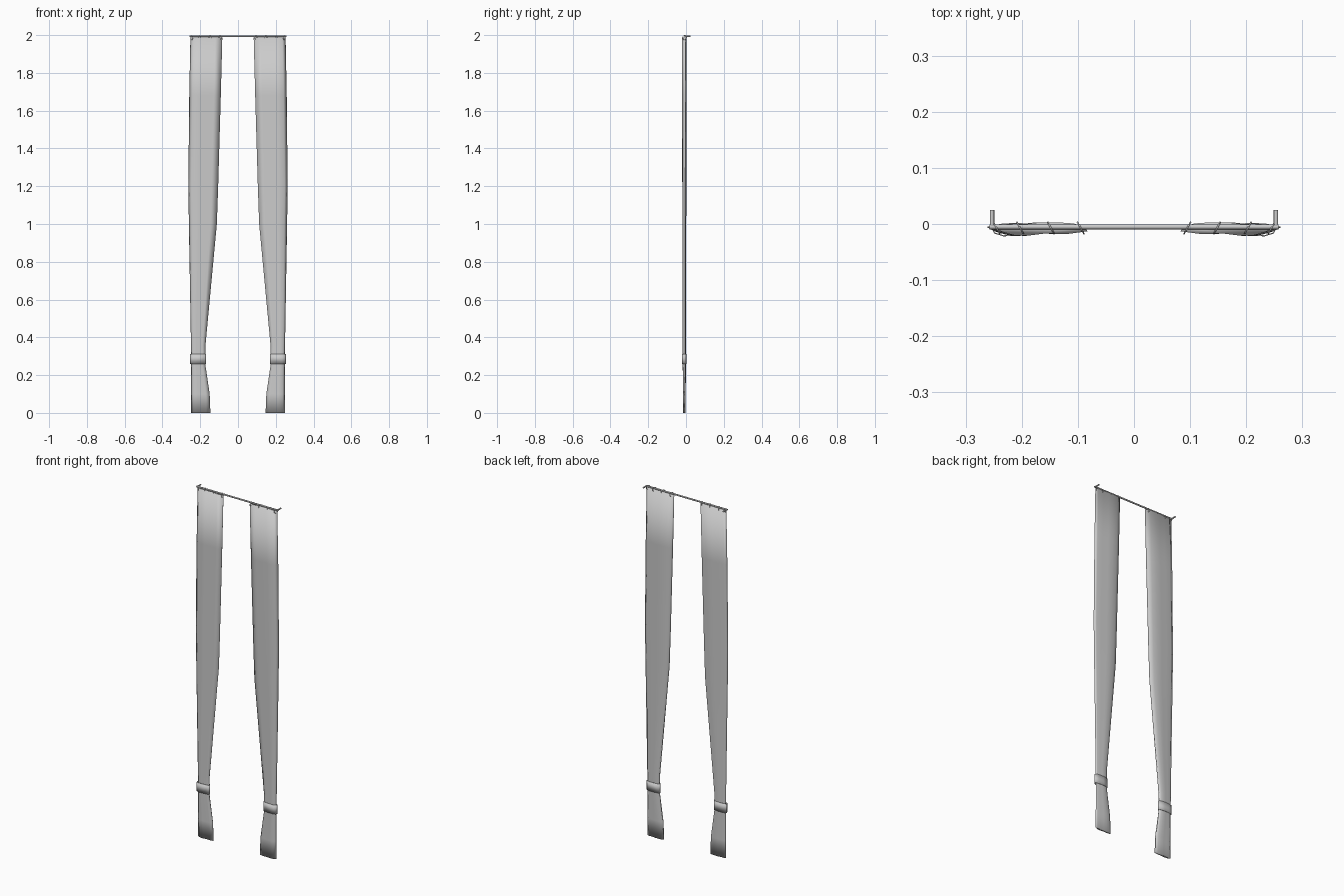
import bpy, bmesh
from math import radians, pi

if "Cube" in bpy.data.objects:
    bpy.data.objects.remove(bpy.data.objects["Cube"])


def mesh_object(name, bm):
    bmesh.ops.recalc_face_normals(bm, faces=bm.faces[:])
    me = bpy.data.meshes.new(name)
    bm.to_mesh(me)
    bm.free()
    for p in me.polygons:
        p.use_smooth = True
    ob = bpy.data.objects.new(name, me)
    bpy.context.collection.objects.link(ob)
    return ob


def mirror(ob):
    ob.modifiers.new("mirror", 'MIRROR').use_clip = False


def loft(name, profile, rows, caps):
    """Stack the profile; each row is (z, outer x, inner x, depth scale)."""
    bm = bmesh.new()
    loops = []
    for z, xo, xi, t in rows:
        loops.append([bm.verts.new((xo + (xi - xo) * u, -0.009 + (y + 0.009) * t, z))
                      for u, y in profile])
    n = len(profile)
    for a, b in zip(loops, loops[1:]):
        for i in range(n):
            j = (i + 1) % n
            bm.faces.new((a[i], a[j], b[j], b[i]))
    if caps:
        bm.faces.new(loops[0])
        bm.faces.new(loops[-1])
    return mesh_object(name, bm)


def cylinder(name, radius, depth, loc, rot):
    bpy.ops.mesh.primitive_cylinder_add(vertices=12, radius=radius, depth=depth,
                                        location=loc, rotation=rot)
    ob = bpy.context.object
    ob.name = name
    bpy.ops.object.transform_apply(location=True, rotation=True)
    bpy.ops.object.shade_smooth_by_angle(angle=radians(40))
    return ob


# Curtains: soft lens-shaped solids gathered in near the bottom
fold = [(0, -0.005), (0.1, -0.014), (0.22, -0.020), (0.36, -0.021), (0.55, -0.017),
        (0.78, -0.018), (1, -0.013), (0.97, -0.005), (0.85, 0.001), (0.68, 0.003),
        (0.5, 0.003), (0.3, -0.001), (0.1, -0.001)]
rows = [(1.988, -0.252, -0.083, 1.0),
        (1.68, -0.258, -0.091, 1.0),
        (1.20, -0.263, -0.105, 0.9),
        (1.00, -0.260, -0.112, 0.85),
        (0.36, -0.249, -0.172, 0.7),
        (0.25, -0.248, -0.172, 0.7),
        (0.10, -0.248, -0.150, 0.6),
        (0.00, -0.248, -0.146, 0.6)]
mirror(loft("curtain", fold, rows, True))

# Tie bands around the gathered cloth
band = [(0, -0.008), (0.06, -0.017), (0.25, -0.022), (0.6, -0.021), (0.94, -0.018),
        (1, -0.010), (0.94, -0.002), (0.6, 0.002), (0.25, 0.001), (0.06, -0.002)]
tie = loft("tie_band", band, [(0.26, -0.254, -0.169, 1), (0.312, -0.254, -0.169, 1)], False)
sol = tie.modifiers.new("thickness", 'SOLIDIFY')
sol.thickness = 0.002
mirror(tie)

# Rod and wall brackets
cylinder("curtain_rod", 0.0045, 0.515, (0, -0.005, 1.9935), (0, pi / 2, 0))
mirror(cylinder("wall_bracket", 0.004, 0.031, (-0.253, 0.0095, 1.9935), (pi / 2, 0, 0)))

# Hanging rings, turned slightly on the rod
for x in (-0.245, -0.203, -0.148, -0.095):
    bpy.ops.mesh.primitive_torus_add(major_segments=16, minor_segments=6,
                                     major_radius=0.0115, minor_radius=0.0015,
                                     location=(x, -0.007, 1.987),
                                     rotation=(0, pi / 2, radians(29)))
    ring = bpy.context.object
    ring.name = "curtain_ring"
    bpy.ops.object.transform_apply(location=True, rotation=True)
    bpy.ops.object.shade_smooth()
    mirror(ring)
